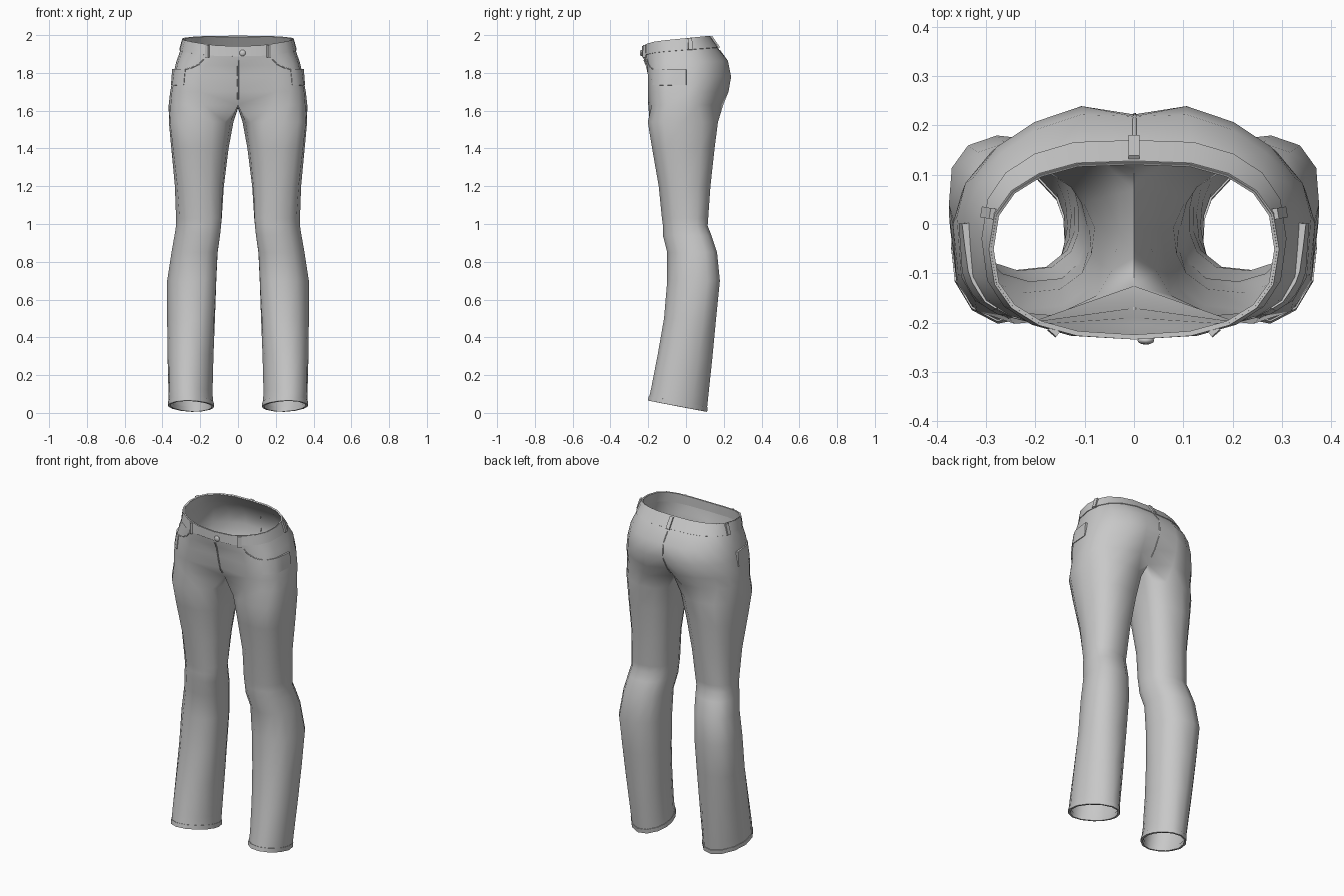
import bpy, bmesh, math
from mathutils import Vector, Matrix
from mathutils.bvhtree import BVHTree

cube = bpy.data.objects.get("Cube")
if cube:
    bpy.data.objects.remove(cube)

cloth = bpy.data.materials.new("grey cloth")
cloth.use_nodes = True
GREY = (0.58, 0.58, 0.58, 1)
cloth.diffuse_color = GREY
cloth.node_tree.nodes["Principled BSDF"].inputs["Base Color"].default_value = GREY


def spow(v, p):
    return math.copysign(abs(v) ** p, v)


def finish(name, bm, mirror=True, thick=0.0, angle=50):
    """Turn a bmesh into an object, mirrored and thickened inwards."""
    mesh = bpy.data.meshes.new(name)
    bm.to_mesh(mesh)
    bm.free()
    mesh.materials.append(cloth)
    ob = bpy.data.objects.new(name, mesh)
    bpy.context.collection.objects.link(ob)
    bpy.ops.object.select_all(action='DESELECT')
    ob.select_set(True)
    bpy.context.view_layer.objects.active = ob
    if mirror:
        m = ob.modifiers.new("Mirror", 'MIRROR')
        m.use_clip = True
        m.merge_threshold = 0.0005
        bpy.ops.object.modifier_apply(modifier=m.name)
    if thick:
        m = ob.modifiers.new("Solidify", 'SOLIDIFY')
        m.thickness = thick
        m.offset = -1
        bpy.ops.object.modifier_apply(modifier=m.name)
    bpy.ops.object.shade_smooth_by_angle(angle=math.radians(angle))
    return ob


def bridge(bm, low, high, closed):
    n = len(low)
    for k in range(n if closed else n - 1):
        j = (k + 1) % n
        bm.faces.new((low[k], low[j], high[j], high[k]))


OUT = 11                                    # points round the outer side
LEG_ANGLES = [-50 + 28 * k for k in range(OUT)] + [250, 270, 290]


def leg_ring(bm, z, slope, xin, xout, yf, yb, skew, p, grow=0.0):
    """Closed leg ring; skew turns the front outwards, p sets how boxy it is."""
    xc, rx = (xin + xout) / 2, (xout - xin) / 2 + grow
    yc, ry = (yf + yb) / 2, (yb - yf) / 2 + grow
    ring = []
    for a in LEG_ANGLES:
        a = math.radians(a)
        y = yc - ry * spow(math.cos(a), p)
        x = xc + rx * spow(math.sin(a), p) + skew * (yc - y)
        ring.append(bm.verts.new((x, y, z + slope * y)))
    return ring


def hip_ring(bm, z, slope, xout, yf, yb, cf, cb, pf, pb, grow=0.0):
    """Half ring, front to back; cf, cb: centre depths, pf, pb: boxiness."""
    yc, ry = (yf + yb) / 2, (yb - yf) / 2 + grow
    ring = []
    for k in range(OUT):
        t = math.pi * k / (OUT - 1)
        p = pf if k < OUT / 2 else pb
        y = yc - ry * spow(math.cos(t), p)
        x = (xout + grow) * spow(max(math.sin(t), 0), p)
        if k in (0, OUT - 1):
            x, y = 0, (cf - grow if k == 0 else cb + grow)
        dip = 0.2 * slope * max(math.cos(t), 0) ** 4     # waist drops at the fly
        ring.append(bm.verts.new((x, y, z + slope * y - dip)))
    return ring


# z, slope, inner x, outer x, front y, back y, skew, boxiness
LEG = [
    (0.027, -0.19, 0.13, 0.368, -0.20, 0.11, 0.1, 1.05),
    (0.10, -0.17, 0.135, 0.368, -0.185, 0.118, 0.1, 1.0),
    (0.30, -0.08, 0.13, 0.373, -0.15, 0.14, 0.05, 0.95),
    (0.50, 0, 0.122, 0.375, -0.117, 0.16, -0.03, 0.9),
    (0.70, 0, 0.115, 0.375, -0.10, 0.18, -0.1, 0.85),
    (0.85, 0, 0.108, 0.352, -0.10, 0.165, -0.1, 0.85),
    (0.94, 0, 0.095, 0.336, -0.123, 0.135, -0.12, 0.85),
    (0.99, 0, 0.090, 0.328, -0.122, 0.115, -0.12, 0.85),
    (1.03, 0, 0.086, 0.328, -0.128, 0.118, -0.1, 0.85),
    (1.20, 0, 0.075, 0.334, -0.145, 0.13, 0, 0.85),
    (1.40, 0, 0.05, 0.353, -0.18, 0.152, 0.06, 0.8),
    (1.54, 0, 0.024, 0.366, -0.203, 0.17, 0.1, 0.8),
]
# z, slope, outer x, front y, back y, front and back centre y, boxiness front and back
HIP = [
    (1.63, 0, 0.367, -0.206, 0.207, -0.13, 0.12, 0.6, 1),
    (1.70, 0, 0.359, -0.206, 0.236, -0.175, 0.18, 0.5, 1),
    (1.78, 0, 0.344, -0.207, 0.250, -0.195, 0.222, 0.5, 1),
    (1.855, 0.04, 0.328, -0.212, 0.232, -0.208, 0.218, 0.55, 0.95),
    (1.922, 0.08, 0.305, -0.230, 0.170, -0.230, 0.166, 0.75, 0.8),
    (1.984, 0.10, 0.290, -0.230, 0.127, -0.230, 0.124, 0.8, 0.8),
]

# Trouser body: one leg lofted into half of the hips
bm = bmesh.new()
rings = [leg_ring(bm, *row) for row in LEG]
for low, high in zip(rings, rings[1:]):
    bridge(bm, low, high, True)
hips = [hip_ring(bm, *row) for row in HIP]
crotch = [bm.verts.new((0, y, z)) for y, z in ((0.07, 1.622), (0, 1.612), (-0.07, 1.622))]
bridge(bm, rings[-1], hips[0] + crotch, True)
for low, high in zip(hips, hips[1:]):
    bridge(bm, low, high, False)
tree = BVHTree.FromBMesh(bm)
finish("trouser_body", bm, thick=0.005, angle=60)


def on_body(angle, z, lift=0.0):
    """Point on the cloth at an angle from the front, and its outward direction."""
    a = math.radians(min(max(angle, 0.3), 179.7))
    d = Vector((math.sin(a), -math.cos(a), 0))
    start = Vector((0.0001, -0.03, z))
    hit = tree.ray_cast(start, d)[0] or start + d * 0.28
    return hit + d * lift, d


# Waistband
bm = bmesh.new()
low, high = [hip_ring(bm, *row, grow=0.004) for row in HIP[-2:]]
bridge(bm, low, high, False)
finish("waistband", bm, thick=0.010)

# Leg hems
bm = bmesh.new()
low = leg_ring(bm, *LEG[0], grow=0.003)
high = leg_ring(bm, 0.052, -0.185, 0.132, 0.368, -0.195, 0.113, 0.1, 1.03, grow=0.003)
bridge(bm, low, high, True)
finish("leg_hems", bm, thick=0.012)


# Belt loops
def belt_loop(name, angle, z1, z2, mirror):
    a, d = on_body(angle, z1, 0.007)
    b, _ = on_body(angle, z2, 0.007)
    if not mirror:
        a.x = b.x = d.x = 0
        d.normalize()
    up = (b - a).normalized()
    side = up.cross(d).normalized()
    out = side.cross(up)
    mid = (a + b) / 2
    rot = Matrix((side, out, up)).transposed().to_4x4()
    bm = bmesh.new()
    bmesh.ops.create_cube(bm, size=1, matrix=Matrix.Translation(mid) @ rot
                          @ Matrix.Diagonal((0.022, 0.012, (b - a).length + 0.006, 1)))
    finish(name, bm, mirror, angle=30)


belt_loop("front_belt_loops", 41, 1.885, 1.945, True)
belt_loop("side_belt_loops", 100, 1.925, 1.980, True)
belt_loop("back_belt_loop", 180, 1.935, 1.990, False)

# Waist button
bm = bmesh.new()
spot = Vector((0.024, -0.236, 1.905))
bmesh.ops.create_uvsphere(bm, u_segments=12, v_segments=6, radius=0.017,
                          matrix=Matrix.Translation(spot) @ Matrix.Diagonal((1, 0.5, 1, 1)))
finish("waist_button", bm, mirror=False)


# Seams laid on the cloth as thin cords
def seam(name, points, depth, sign=1):
    cu = bpy.data.curves.new(name, 'CURVE')
    cu.dimensions = '3D'
    cu.bevel_depth = depth
    cu.bevel_resolution = 1
    sp = cu.splines.new('POLY')
    sp.points.add(len(points) - 1)
    for p, (angle, z) in zip(sp.points, points):
        v, _ = on_body(angle, z)
        p.co = (v.x * sign, v.y, v.z, 1)
    cu.materials.append(cloth)
    bpy.context.collection.objects.link(bpy.data.objects.new(name, cu))


heights = [1.66 + 0.035 * k for k in range(7)]
seam("fly_seam", [(0, z) for z in heights], 0.005)
seam("back_seam", [(180, z) for z in heights + [1.92]], 0.004)
mouth = [(46, 1.872), (51, 1.845), (57, 1.828), (63, 1.82)]
for side, sign in (("left", 1), ("right", -1)):
    seam(side + "_pocket_seam", mouth, 0.003, sign)

# Raised pocket panels on the sides of the hips
bm = bmesh.new()
STEPS = 8
rows = []
for r in range(4):
    v = r / 3
    row = []
    for k in range(STEPS + 1):
        u = k / STEPS
        p, _ = on_body(63 + 32 * u, 1.735 + 0.085 * v, 0.004 + 0.010 * u * v)
        row.append(bm.verts.new(p))
    rows.append(row)
for low, high in zip(rows, rows[1:]):
    bridge(bm, low, high, False)
finish("side_pocket_panels", bm, thick=0.014, angle=40)
